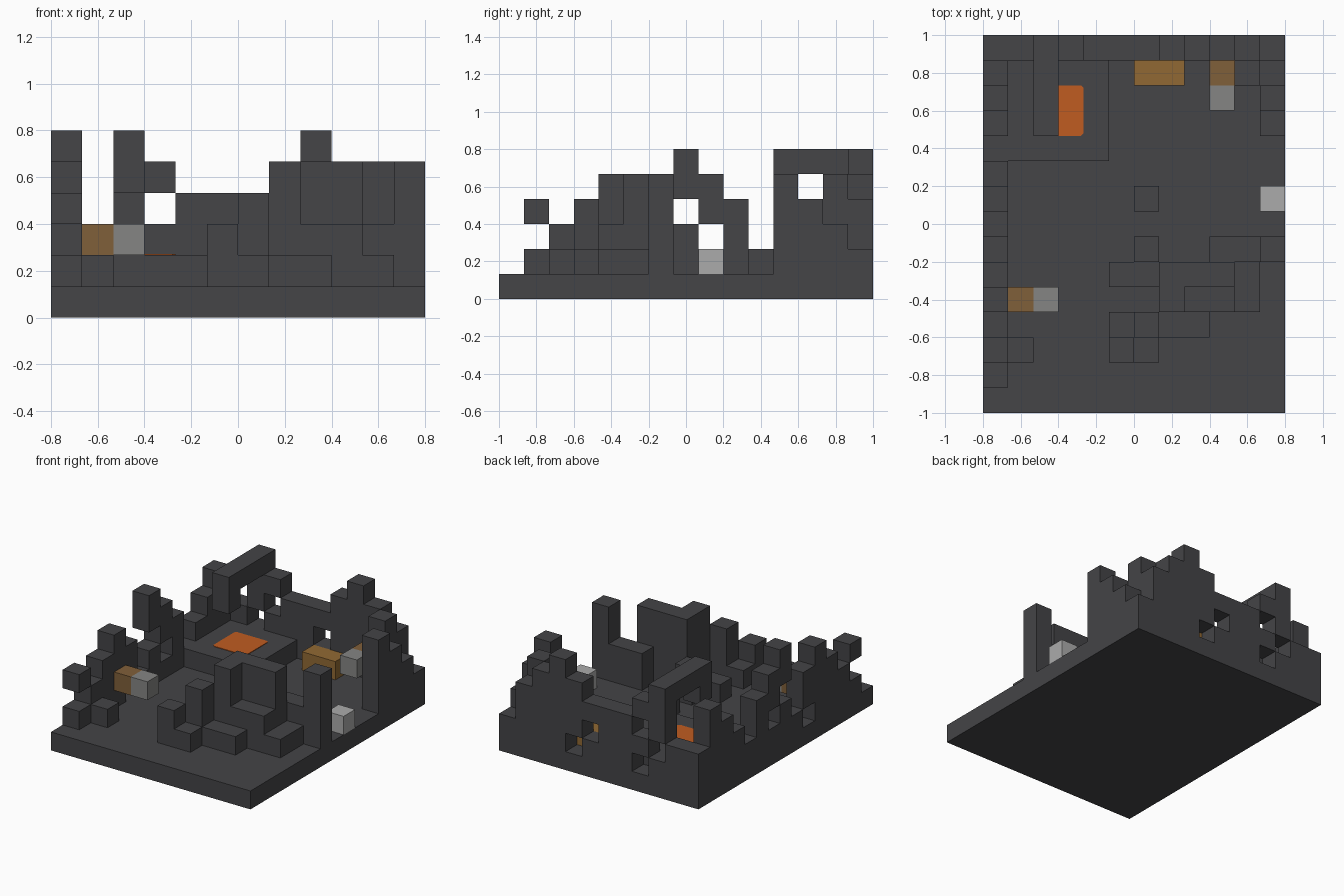
import bpy
import bmesh
from mathutils import Vector

if "Cube" in bpy.data.objects:
    bpy.data.objects.remove(bpy.data.objects["Cube"], do_unlink=True)

WIDTH, DEPTH = 12, 15
CELL = 2 / DEPTH


def make_material(name, color):
    material = bpy.data.materials.new(name)
    material.use_nodes = True
    material.diffuse_color = (*color, 1)
    material.node_tree.nodes["Principled BSDF"].inputs["Base Color"].default_value = (*color, 1)
    return material


stone = make_material("dark stone", (0.058, 0.058, 0.063))
wood = make_material("brown wood", (0.216, 0.115, 0.042))
crate_wood = make_material("golden wood", (0.283, 0.141, 0.033))
steel = make_material("grey steel", (0.235, 0.235, 0.23))
bright_steel = make_material("bright steel", (0.41, 0.41, 0.41))
ember = make_material("glowing ember", (0.53, 0.107, 0.015))


def to_world(point):
    x, y, z = point
    return Vector((x - WIDTH / 2, y - DEPTH / 2, z)) * CELL


def block(x, y, z, size=(1, 1, 1)):
    """Set of cells filled by one box."""
    sx, sy, sz = size
    return {(x + i, y + j, z + k)
            for i in range(sx) for j in range(sy) for k in range(sz)}


def column(x, y, height):
    """Cells stacked on the ground slab up to a height."""
    return block(x, y, 1, (1, 1, height - 1))


def finish(name, bm, material):
    mesh = bpy.data.meshes.new(name)
    bm.to_mesh(mesh)
    bm.free()
    mesh.materials.append(material)
    obj = bpy.data.objects.new(name, mesh)
    bpy.context.collection.objects.link(obj)
    return obj


def build_cells(name, cells, material, occupied):
    """Outer skin of a group of cells, without the faces hidden by neighbours."""
    bm = bmesh.new()
    for cell in sorted(cells):
        for axis in range(3):
            for side in (0, 1):
                step = list(cell)
                step[axis] += 2 * side - 1
                if tuple(step) in occupied:
                    continue
                u, v = (axis + 1) % 3, (axis + 2) % 3
                corners = []
                for du, dv in ((0, 0), (1, 0), (1, 1), (0, 1)):
                    p = list(cell)
                    p[axis] += side
                    p[u] += du
                    p[v] += dv
                    corners.append(bm.verts.new(to_world(p)))
                if not side:
                    corners.reverse()
                bm.faces.new(corners)
    bmesh.ops.remove_doubles(bm, verts=bm.verts, dist=CELL / 100)
    bmesh.ops.dissolve_limit(bm, angle_limit=0.01, verts=bm.verts, edges=bm.edges)
    return finish(name, bm, material)


parts = {}

# Ground slab
parts["ground_slab"] = block(0, 0, 0, (WIDTH, DEPTH, 1))

# Ruined side wall: heights from front to back, then broken openings
wall = set()
for y, height in enumerate("143454265423453"):
    wall |= column(0, y, int(height))
wall -= {(0, 1, 2), (0, 5, 1), (0, 7, 3), (0, 8, 2), (0, 13, 1)}
parts["ruined_side_wall"] = wall | column(1, 2, 2)

# Ruined back wall with openings
wall = set()
for x, height in enumerate("336544456542"):
    wall |= column(x, DEPTH - 1, int(height))
back = DEPTH - 1
wall -= {(2, back, 2), (3, back, 1), (3, back, 3), (6, back, 2), (7, back, 1)}
parts["ruined_back_wall"] = wall - parts["ruined_side_wall"]

# Broken corner beside the back wall
parts["corner_ruin"] = (column(11, 11, 5) | column(11, 12, 4)
                        | column(11, 13, 3) | column(10, 13, 5))

# Forge platform and the smoke hood above it
parts["forge_platform"] = block(0, 10, 1, (5, 4, 1)) - parts["ruined_side_wall"]
parts["smoke_hood"] = (block(2, 11, 5, (1, 4, 1)) | block(2, 11, 4)) - parts["ruined_back_wall"]

# Inner wall with steps and rubble
parts["inner_wall"] = (block(7, 5, 1, (3, 1, 4)) | column(7, 4, 5)
                       | block(8, 4, 1, (2, 1, 2)) | block(10, 4, 1, (1, 2, 1))
                       | block(5, 5, 1, (2, 1, 1)) | column(6, 6, 3))
parts["gate_pillar"] = column(11, 6, 5) | block(9, 6, 1, (2, 1, 2))
parts["front_rubble"] = (column(5, 2, 3) | column(6, 2, 2) | column(5, 3, 2)
                         | column(6, 3, 4) | block(7, 3, 1, (2, 1, 1)))
parts["loose_stone"] = column(6, 8, 2)

occupied = set().union(*parts.values())
for name, cells in parts.items():
    build_cells(name, cells, stone, occupied)

# Crate by the back wall
crate = block(6, 13, 1, (2, 1, 1))
build_cells("crate", crate, crate_wood, crate)

# Tools hung on the walls, and the anvil
for name, cell, material in (
        ("side_tool_handle", (1, 4, 2), wood),
        ("side_tool_head", (2, 4, 2), steel),
        ("back_tool_handle", (9, 13, 2), wood),
        ("back_tool_head", (9, 12, 2), steel),
        ("anvil", (11, 8, 1), bright_steel)):
    build_cells(name, {cell}, material, {cell})

# Ember bed: a thin plate with clipped corners
bm = bmesh.new()
clip = 0.1
left, right, front, rear = 2, 4, 11, 13
outline = [(left + clip, front), (right - clip, front), (right, front + clip),
           (right, rear - clip), (right - clip, rear), (left + clip, rear),
           (left, rear - clip), (left, front + clip)]
face = bm.faces.new([bm.verts.new(to_world((x, y, 2))) for x, y in outline])
top = bmesh.ops.extrude_face_region(bm, geom=[face])
bmesh.ops.translate(bm, vec=(0, 0, 0.004),
                    verts=[v for v in top["geom"] if isinstance(v, bmesh.types.BMVert)])
bmesh.ops.recalc_face_normals(bm, faces=bm.faces)
finish("ember_bed", bm, ember)
